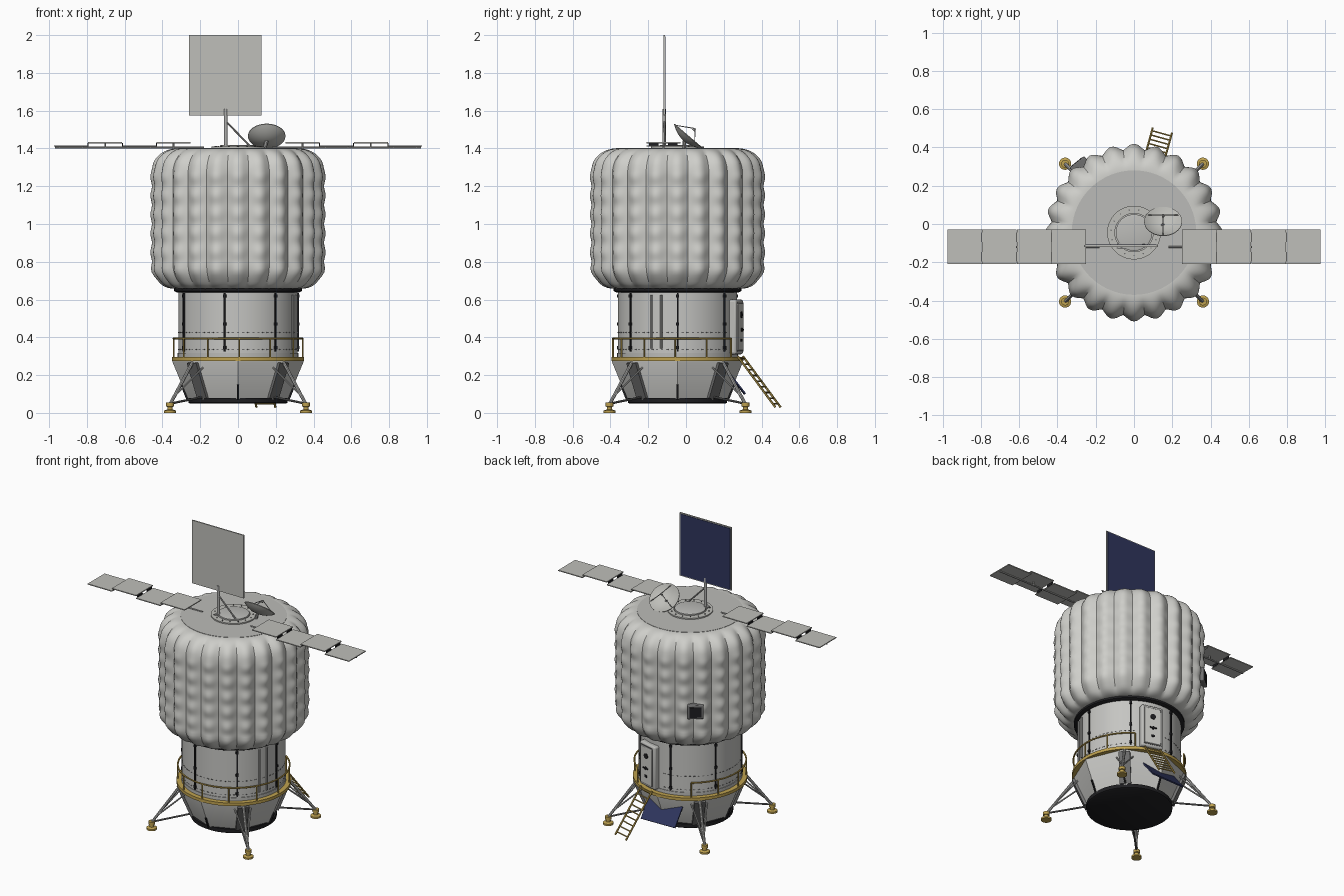
import bpy, bmesh, math
from mathutils import Matrix, Vector

if "Cube" in bpy.data.objects:
    bpy.data.objects.remove(bpy.data.objects["Cube"])

YC = -0.045          # the habitat axis sits slightly forward of the origin
DOOR = 164.5         # azimuth of door and ladder (0 = front, 90 = right)


def material(name, rgb):
    m = bpy.data.materials.new(name)
    m.diffuse_color = (*rgb, 1)
    m.use_nodes = True
    m.node_tree.nodes["Principled BSDF"].inputs["Base Color"].default_value = m.diffuse_color
    return m


FABRIC = material("fabric_white", (0.62, 0.62, 0.59))
CAP = material("cap_grey", (0.50, 0.50, 0.48))
HULL = material("hull_grey", (0.56, 0.56, 0.54))
PANEL = material("panel_grey", (0.52, 0.52, 0.49))
METAL = material("strut_metal", (0.42, 0.42, 0.41))
DARK = material("dark_grey", (0.16, 0.16, 0.16))
BLACK = material("black", (0.013, 0.013, 0.015))
GOLD = material("gold", (0.52, 0.36, 0.08))
BLUE = material("solar_blue", (0.028, 0.036, 0.11))


def P(az, r, z):
    a = math.radians(az)
    return Vector((r * math.sin(a), YC - r * math.cos(a), z))


def rot(az):
    return Matrix.Rotation(math.radians(az), 4, 'Z')


def rod(bm, p, q, r, n=8):
    p, q = Vector(p), Vector(q)
    d = q - p
    m = Matrix.Translation((p + q) / 2) @ d.to_track_quat('Z', 'Y').to_matrix().to_4x4()
    bmesh.ops.create_cone(bm, cap_ends=True, segments=n, radius1=r, radius2=r, depth=d.length, matrix=m)


def box(bm, c, size, m=Matrix()):
    bmesh.ops.create_cube(bm, size=1, matrix=Matrix.Translation(c) @ m @ Matrix.Diagonal((*size, 1)))


def lathe(bm, prof, n=64, m=None, shape=None, closed=False):
    """Spin (r, z) points about the axis; shape(az, r, z) may change r."""
    m = m or Matrix.Translation((0, YC, 0))
    rings = []
    for r, z in prof:
        ring = []
        for i in range(n):
            a = 2 * math.pi * i / n
            k = shape(a, r, z) if shape else r
            ring.append(bm.verts.new(m @ Vector((k * math.sin(a), -k * math.cos(a), z))))
        rings.append(ring)
    pairs = list(zip(rings, rings[1:])) + ([(rings[-1], rings[0])] if closed else [])
    for lo, hi in pairs:
        for i in range(n):
            j = (i + 1) % n
            bm.faces.new((lo[i], lo[j], hi[j], hi[i]))
    if not closed:
        bm.faces.new(rings[0][::-1])
        bm.faces.new(rings[-1])


def finish(bm, name, mat, smooth=True, bevel=0):
    bmesh.ops.recalc_face_normals(bm, faces=bm.faces)
    me = bpy.data.meshes.new(name)
    bm.to_mesh(me)
    bm.free()
    me.materials.append(mat)
    ob = bpy.data.objects.new(name, me)
    bpy.context.collection.objects.link(ob)
    if bevel:
        b = ob.modifiers.new("bevel", 'BEVEL')
        b.width, b.segments = bevel, 3
    if smooth:
        bpy.ops.object.select_all(action='DESELECT')
        ob.select_set(True)
        bpy.context.view_layer.objects.active = ob
        bpy.ops.object.shade_smooth_by_angle(angle=math.radians(35))
    return ob


def build(name, mat, fn, **kw):
    bm = bmesh.new()
    fn(bm)
    return finish(bm, name, mat, **kw)


def turned(name, mat, prof, n=64, **kw):
    return build(name, mat, lambda bm: lathe(bm, prof, n, **kw))


# inflatable module: rounded barrel with 24 puffed lobes and soft quilting rows
def puff(a, r, z):
    w = min(1, max(0, (r - 0.33) / 0.09))
    rows = 0.004 * math.cos(2 * math.pi * (z - 0.75) / 0.1) * min(1, max(0, (1.36 - z) / 0.1))
    lobe = abs(math.cos(12 * a)) ** 1.3
    return r + w * (0.026 * (lobe - 0.85) + rows * lobe)


prof = [(0.30, 0.655), (0.335, 0.657)]
prof += [(0.335 + 0.121 * math.sin(t), 0.787 - 0.13 * math.cos(t)) for t in [math.pi / 2 * i / 10 for i in range(1, 11)]]
prof += [(0.456, 0.787 + 0.483 * i / 44) for i in range(1, 45)]
prof += [(0.325 + 0.131 * math.cos(t), 1.27 + 0.13 * math.sin(t)) for t in [math.pi / 2 * i / 10 for i in range(1, 11)]]
turned("inflatable_module", FABRIC, prof, 192, shape=puff)
turned("top_cap", CAP, [(0.325, 1.392), (0.325, 1.402)], 96)

# top docking hatch with bolts
turned("hatch_flange", PANEL, [(0.14, 1.40), (0.14, 1.410), (0.10, 1.410), (0.10, 1.40)], closed=True)
turned("hatch_lid", CAP, [(0.095, 1.40), (0.095, 1.416), (0.085, 1.419)])
build("hatch_bolts", DARK, lambda bm: [rod(bm, P(a, 0.12, 1.405), P(a, 0.12, 1.414), 0.004) for a in range(0, 360, 24)])

# rigid hull, neck ring and faceted base
turned("hull_cylinder", HULL, [(0.315, 0.28), (0.315, 0.65)], 96)
turned("hull_lower_band", CAP, [(0.319, 0.29), (0.319, 0.318)], 96)
turned("neck_ring", BLACK, [(0.325, 0.638), (0.338, 0.645), (0.338, 0.662)], 96)
turned("base_cone", HULL, [(0.264, 0.07), (0.347, 0.27), (0.347, 0.28)], 8)
turned("base_disc", BLACK, [(0.255, 0.05), (0.263, 0.055), (0.263, 0.08)])


# seven black rails with clamps, dashes and two service pipes on the hull
def hull_rails(bm):
    for i in range(7):
        a = -12.8 + i * 360 / 7
        box(bm, P(a, 0.317, 0.48), (0.008, 0.012, 0.31), rot(a))
        for z in (0.345, 0.47, 0.62):
            box(bm, P(a, 0.319, z), (0.016, 0.014, 0.016), rot(a))
    for a in range(0, 360, 90):
        box(bm, P(a, 0.283, 0.11), (0.008, 0.012, 0.085), rot(a) @ Matrix.Rotation(0.393, 4, 'X'))


build("hull_rails", BLACK, hull_rails, smooth=False)
build("hull_dashes", DARK, lambda bm: [box(bm, P(a, 0.315, z), (0.012, 0.004, 0.004), rot(a))
                                       for a in range(0, 360, 5) if abs(a - DOOR) > 16
                                       for z in (0.335, 0.425)], smooth=False)
build("service_pipes", METAL, lambda bm: [rod(bm, P(a, 0.32, 0.34), P(a, 0.32, 0.625), 0.006) for a in (64.6, 74.3)])

# gold walkway and railing, open around the door
turned("walkway_deck", GOLD, [(0.30, 0.276), (0.35, 0.276), (0.35, 0.296), (0.30, 0.296)], 96, closed=True)


def railing(bm):
    az = [-144 + 290 * i / 60 for i in range(61)]
    for a, b in zip(az, az[1:]):
        rod(bm, P(a, 0.342, 0.394), P(b, 0.342, 0.394), 0.0055, 6)
    for a in az[::6]:
        rod(bm, P(a, 0.342, 0.29), P(a, 0.342, 0.394), 0.0045, 6)


build("walkway_railing", GOLD, railing)

# landing legs
def leg_struts(bm):
    for a in (45, 135, 225, 315):
        foot = P(a, 0.509, 0.045)
        rod(bm, foot, P(a, 0.335, 0.275), 0.009)
        for s in (-9, 9):
            rod(bm, P(a, 0.48, 0.085), P(a + s, 0.315, 0.24), 0.005)


build("leg_struts", METAL, leg_struts)
build("leg_lower_bars", DARK, lambda bm: [rod(bm, P(a, 0.50, 0.05), P(a, 0.26, 0.085), 0.006) for a in (45, 135, 225, 315)])
build("leg_gussets", DARK, lambda bm: [box(bm, P(a, 0.303, 0.172), (0.07, 0.016, 0.20), rot(a) @ Matrix.Rotation(0.393, 4, 'X'))
                                       for a in (45, 135, 225, 315)], smooth=False)


def feet(bm):
    for a in (45, 135, 225, 315):
        m = Matrix.Translation(P(a, 0.509, 0))
        lathe(bm, [(0.032, 0), (0.032, 0.012), (0.014, 0.018), (0.014, 0.032), (0.02, 0.034), (0.02, 0.054)], 24, m)


build("landing_feet", GOLD, feet)

# door: frame, leaf, window and handle
build("door_frame", CAP, lambda bm: box(bm, P(DOOR, 0.318, 0.455), (0.145, 0.05, 0.29), rot(DOOR)), bevel=0.012)
build("door_seal", DARK, lambda bm: box(bm, P(DOOR, 0.342, 0.455), (0.118, 0.006, 0.258), rot(DOOR)), smooth=False)
build("door_leaf", FABRIC, lambda bm: box(bm, P(DOOR, 0.344, 0.455), (0.108, 0.012, 0.248), rot(DOOR)), bevel=0.004)


def door_fittings(bm):
    rod(bm, P(DOOR, 0.34, 0.52), P(DOOR, 0.354, 0.52), 0.018, 20)
    rod(bm, P(DOOR, 0.34, 0.44), P(DOOR, 0.360, 0.44), 0.009, 12)
    box(bm, P(DOOR, 0.357, 0.44), (0.045, 0.006, 0.008), rot(DOOR))
    box(bm, P(DOOR, 0.352, 0.385), (0.02, 0.006, 0.014), rot(DOOR))


build("door_fittings", BLACK, door_fittings)


# ladder
def ladder(bm):
    side = rot(DOOR) @ Vector((0.052, 0, 0))
    top, end = P(DOOR, 0.345, 0.30), P(DOOR, 0.552, 0.03)
    for s in (-1, 1):
        rod(bm, top + s * side, end + s * side, 0.006, 6)
    for i in range(9):
        c = top.lerp(end, (i + 0.4) / 9)
        rod(bm, c - side, c + side, 0.0045, 6)


build("ladder", GOLD, ladder)

# tilted solar plate under the walkway at the back
TILT = rot(181.5) @ Matrix.Rotation(-math.atan2(0.089, 0.114), 4, 'X')
build("rear_solar_plate", BLUE, lambda bm: box(bm, P(181.5, 0.312, 0.158), (0.25, 0.008, 0.145), TILT), smooth=False)

# square porthole on the inflatable
build("porthole_frame", DARK, lambda bm: box(bm, P(219, 0.452, 0.93), (0.098, 0.045, 0.092), rot(219)), bevel=0.006)
build("porthole_glass", BLACK, lambda bm: box(bm, P(219, 0.474, 0.93), (0.074, 0.006, 0.068), rot(219)), smooth=False)


# fold-out wings: four panels a side, alternating in height
def wings(bm):
    for s in (-1, 1):
        for i in range(4):
            box(bm, (s * (0.341 + 0.181 * i), -0.12, 1.43 if i % 2 == 0 else 1.412), (0.18, 0.18, 0.006))


def wing_spars(bm):
    for s in (-1, 1):
        rod(bm, (s * 0.18, -0.12, 1.404), (s * 0.97, -0.12, 1.404), 0.005)
        for i in range(4):
            x = 0.341 + 0.181 * i
            for dx in ((0,) if i % 2 == 0 else (-0.06, 0.06)):
                rod(bm, (s * (x + dx), -0.12, 1.404), (s * (x + dx), -0.12, 1.43 if i % 2 == 0 else 1.41), 0.005)


build("wing_panels", PANEL, wings, smooth=False)
build("wing_spars", METAL, wing_spars)
build("wing_hinges", BLACK, lambda bm: [box(bm, (s * (0.4315 + 0.181 * i), -0.12 + y, 1.42), (0.005, 0.05, 0.018))
                                        for s in (-1, 1) for i in range(3) for y in (-0.05, 0.05)], smooth=False)

# upright solar panel on a braced mast
build("upright_panel_frame", PANEL, lambda bm: box(bm, (-0.0675, -0.115, 1.7875), (0.385, 0.008, 0.425)), smooth=False)
build("upright_panel_cells", BLUE, lambda bm: box(bm, (-0.0675, -0.110, 1.7875), (0.372, 0.004, 0.412)), smooth=False)


def mast(bm):
    rod(bm, (-0.065, -0.115, 1.40), (-0.065, -0.115, 1.61), 0.009, 12)
    rod(bm, (-0.065, -0.115, 1.545), (0.065, -0.11, 1.41), 0.005)
    box(bm, (-0.065, -0.115, 1.412), (0.04, 0.03, 0.012))


build("panel_mast", METAL, mast)

# dish antenna facing up and back
NORMAL = Vector((0, 0.65, 0.76)).normalized()
DISH = Matrix.Translation((0.152, 0.012, 1.464)) @ NORMAL.to_track_quat('Z', 'Y').to_matrix().to_4x4()
outer = [(0.098 * i / 8 + 0.001, -0.034 * (1 - (i / 8) ** 2)) for i in range(9)]
inner = [(r, z + 0.004) for r, z in outer[::-1]]
turned("dish_reflector", PANEL, outer + inner, 40, m=DISH)


def dish_feed(bm):
    feed = DISH @ Vector((0, 0, 0.055))
    for k in range(3):
        a = math.radians(90 + 120 * k)
        rod(bm, DISH @ Vector((0.09 * math.cos(a), 0.09 * math.sin(a), 0)), feed, 0.0025, 6)
    rod(bm, feed, DISH @ Vector((0, 0, 0.04)), 0.007)
    rod(bm, DISH @ Vector((0, 0, -0.03)), (0.14, -0.01, 1.40), 0.01)


build("dish_feed_and_mount", METAL, dish_feed)
